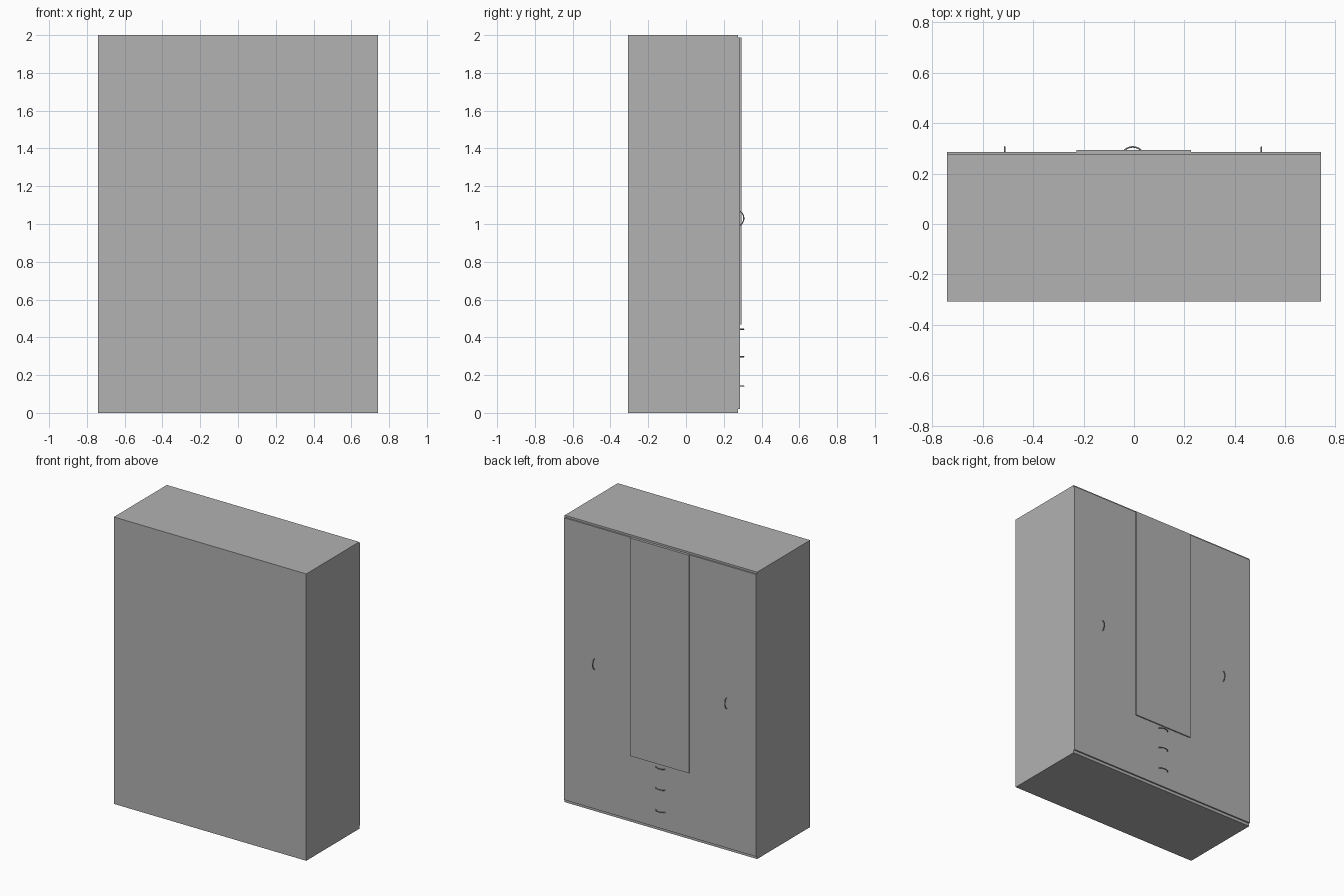
import bpy
import math

default_cube = bpy.data.objects.get("Cube")
if default_cube:
    bpy.data.objects.remove(default_cube, do_unlink=True)

GREY = (0.445, 0.445, 0.445, 1)
grey = bpy.data.materials.new("plain grey")
grey.use_nodes = True
grey.diffuse_color = GREY
grey.node_tree.nodes["Principled BSDF"].inputs["Base Color"].default_value = GREY


def box(name, x, y, z):
    """Box spanning the given (low, high) ranges."""
    spans = (x, y, z)
    bpy.ops.mesh.primitive_cube_add(size=1, location=[(a + b) / 2 for a, b in spans])
    ob = bpy.context.object
    ob.name = name
    ob.scale = [b - a for a, b in spans]
    bpy.ops.object.transform_apply(location=False, rotation=False, scale=True)
    ob.data.materials.append(grey)
    return ob


def handle(name, x, z, upright):
    """Thin bowed pull whose ends meet the door panel."""
    half, rise, steps = 0.038, 0.02, 12
    radius = (half ** 2 + rise ** 2) / (2 * rise)
    sweep = math.asin(half / radius)
    curve = bpy.data.curves.new(name, "CURVE")
    curve.dimensions = "3D"
    curve.bevel_depth = 0.003
    curve.bevel_resolution = 2
    curve.use_fill_caps = True
    spline = curve.splines.new("POLY")
    spline.points.add(steps)
    for i, point in enumerate(spline.points):
        angle = sweep * (2 * i / steps - 1)
        along = radius * math.sin(angle)
        out = PANEL_Y + rise - radius * (1 - math.cos(angle))
        point.co = (0, out, along, 1) if upright else (along, out, 0, 1)
    ob = bpy.data.objects.new(name, curve)
    ob.location = (x, 0, z)
    bpy.context.collection.objects.link(ob)
    curve.materials.append(grey)


WIDTH = (-0.742, 0.742)
BODY_Y, PANEL_Y, MIRROR_Y = 0.276, 0.286, 0.294

# Cabinet, door panel and raised mirror
box("cabinet_body", WIDTH, (-0.308, BODY_Y), (0, 2))
box("door_panel", WIDTH, (BODY_Y, PANEL_Y), (0.02, 1.987))
box("mirror_panel", (-0.229, 0.227), (PANEL_Y, MIRROR_Y), (0.467, 1.987))

# Door handles
for side, x in (("right", -0.513), ("left", 0.506)):
    handle(side + "_door_handle", x, 1.03, True)

# Drawer handles
for level, z in (("top", 0.443), ("middle", 0.297), ("bottom", 0.142)):
    handle(level + "_drawer_handle", -0.005, z, False)
